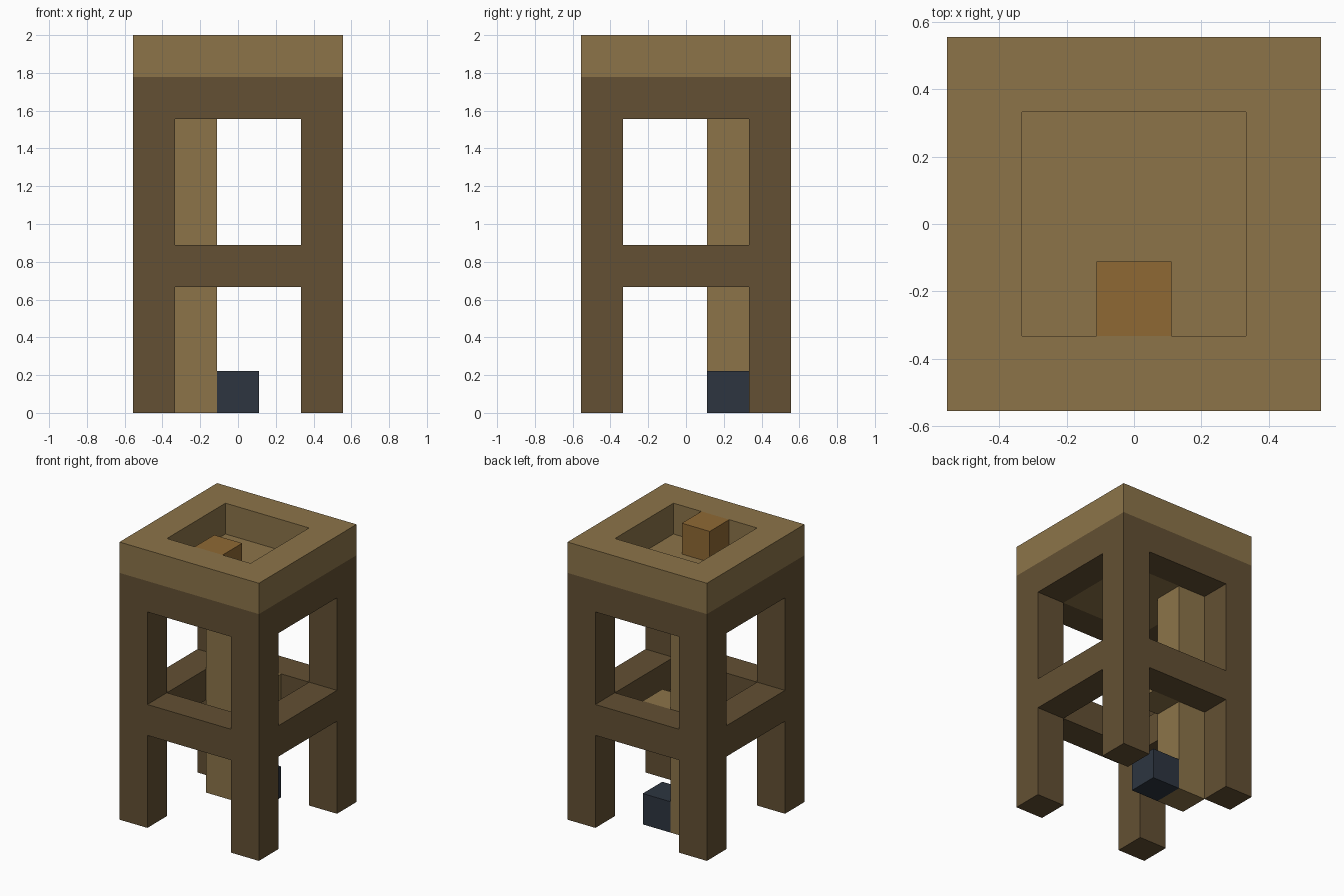
import bpy
import bmesh
from mathutils import Vector

cube = bpy.data.objects.get("Cube")
if cube:
    bpy.data.objects.remove(cube, do_unlink=True)

U = 2 / 9  # edge of one block


def to_linear(c):
    c /= 255
    return c / 12.92 if c <= 0.04045 else ((c + 0.055) / 1.055) ** 2.4


def material(name, r, g, b):
    m = bpy.data.materials.new(name)
    m.use_nodes = True
    color = (to_linear(r), to_linear(g), to_linear(b), 1)
    m.diffuse_color = color
    m.node_tree.nodes["Principled BSDF"].inputs["Base Color"].default_value = color
    return m


dark_wood = material("dark_wood", 99, 80, 51)
light_wood = material("light_wood", 140, 116, 73)
orange_wood = material("orange_wood", 143, 105, 52)
navy = material("navy", 45, 53, 64)


def box(xs, ys, zs):
    """Grid cells filling the inclusive ranges."""
    return {(x, y, z) for x in range(xs[0], xs[1] + 1)
            for y in range(ys[0], ys[1] + 1) for z in range(zs[0], zs[1] + 1)}


def ring(z):
    return box((-2, 2), (-2, 2), (z, z)) - box((-1, 1), (-1, 1), (z, z))


# Four corner legs joined by a middle and an upper ring of beams
frame = ring(3) | ring(7)
for sx in (-2, 2):
    for sy in (-2, 2):
        frame |= box((sx, sx), (sy, sy), (0, 7))

parts = [
    ("frame", frame, dark_wood),
    ("top_rim", ring(8), light_wood),
    ("upper_floor", box((-1, 1), (-1, 1), (7, 7)), light_wood),
    ("inner_column", box((-1, -1), (1, 1), (0, 6)), light_wood),
    ("middle_step", {(0, 1, 3)}, light_wood),
    ("top_block", {(0, -1, 8)}, orange_wood),
    ("ground_block", {(0, 1, 0)}, navy),
]
filled = set().union(*(cells for _, cells, _ in parts))


def build(name, cells, mat):
    """Mesh of the exposed sides of the cells, welded together."""
    bm = bmesh.new()
    for cell in sorted(cells):
        center = Vector(cell) + Vector((0, 0, 0.5))
        for axis in range(3):
            for side in (-1, 1):
                n = Vector((0, 0, 0))
                n[axis] = side
                if tuple(int(c + d) for c, d in zip(cell, n)) in filled:
                    continue
                a = Vector((0, 0, 0))
                a[(axis + 1) % 3] = 0.5
                b = n.cross(a)
                mid = center + n / 2
                corners = (mid - a - b, mid + a - b, mid + a + b, mid - a + b)
                bm.faces.new([bm.verts.new(p * U) for p in corners])
    bmesh.ops.remove_doubles(bm, verts=bm.verts, dist=U / 100)
    mesh = bpy.data.meshes.new(name)
    bm.to_mesh(mesh)
    bm.free()
    mesh.materials.append(mat)
    bpy.context.collection.objects.link(bpy.data.objects.new(name, mesh))


for part in parts:
    build(*part)
